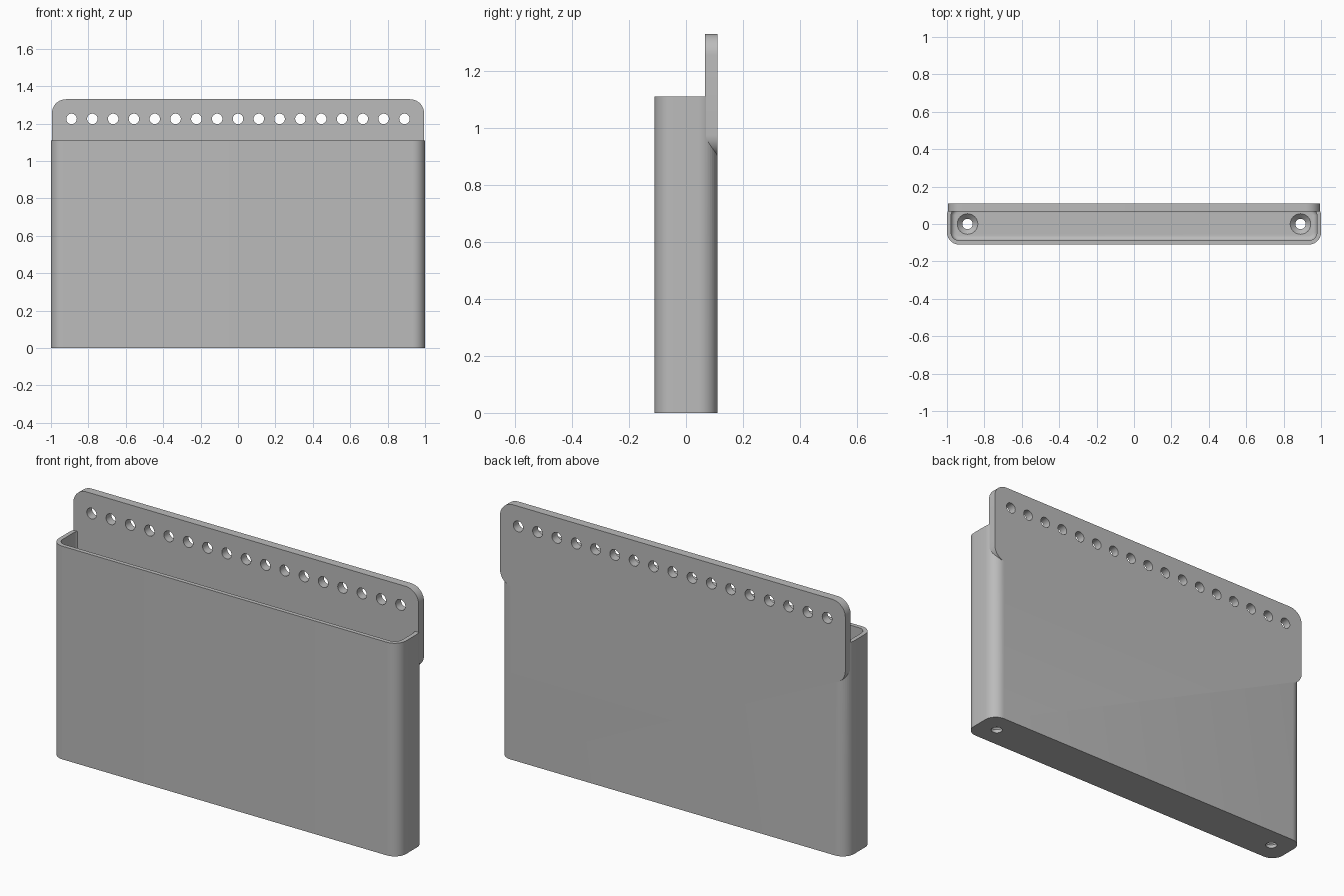
import bpy, bmesh, math
from mathutils import Matrix, Vector

cube = bpy.data.objects.get("Cube")
if cube:
    bpy.data.objects.remove(cube, do_unlink=True)

grey = bpy.data.materials.new("plain grey")
grey.use_nodes = True
colour = (0.5, 0.5, 0.5, 1)
grey.diffuse_color = colour
grey.node_tree.nodes["Principled BSDF"].inputs["Base Color"].default_value = colour

HALF_X, HALF_Y, HEIGHT = 1.0, 0.11, 1.11      # pocket
WALL, FLOOR, CORNER = 0.022, 0.045, 0.065
PLATE_X, PLATE_Y = 0.995, 0.066               # plate half width, front face
PLATE_LOW, PLATE_TOP, PLATE_CORNER = 0.9, 1.33, 0.075
HOLE, HOLE_X, HOLE_Z, HOLES = 0.028, 0.89, 1.225, 17


def finish(name, bm):
    bmesh.ops.recalc_face_normals(bm, faces=bm.faces)
    mesh = bpy.data.meshes.new(name)
    bm.to_mesh(mesh)
    bm.free()
    mesh.materials.append(grey)
    obj = bpy.data.objects.new(name, mesh)
    bpy.context.collection.objects.link(obj)
    return obj


def prism(name, half_u, half_v, radius, low, high, upright=True, mid=0, fillet=0):
    """Rounded rectangle extruded along z (upright) or along y."""
    bm = bmesh.new()
    verts = []
    steps = 10
    for corner, (su, sv) in enumerate([(1, 1), (-1, 1), (-1, -1), (1, -1)]):
        for i in range(steps + 1):
            a = (corner + i / steps) * math.pi / 2
            u = su * (half_u - radius) + radius * math.cos(a)
            v = sv * (half_v - radius) + radius * math.sin(a) + mid
            verts.append(bm.verts.new((u, v, low) if upright else (u, low, v)))
    base = bm.faces.new(verts)
    rim = list(base.edges)
    side = bmesh.ops.extrude_face_region(bm, geom=[base], use_keep_orig=True)
    moved = [g for g in side["geom"] if isinstance(g, bmesh.types.BMVert)]
    step = high - low
    bmesh.ops.translate(bm, verts=moved, vec=Vector((0, 0, step) if upright else (0, step, 0)))
    if fillet:
        bmesh.ops.bevel(bm, geom=rim, offset=fillet, segments=5, profile=0.5, affect='EDGES')
    return finish(name, bm)


def drills(name, places, r_low, r_high, depth, rotation=Matrix()):
    """Several round cutters in one mesh."""
    bm = bmesh.new()
    for p in places:
        bmesh.ops.create_cone(bm, cap_ends=True, segments=32, radius1=r_low, radius2=r_high,
                              depth=depth, matrix=Matrix.Translation(p) @ rotation)
    return finish(name, bm)


def cut(obj, cutter):
    cutter.hide_render = True
    mod = obj.modifiers.new("cut", 'BOOLEAN')
    mod.operation, mod.solver, mod.object = 'DIFFERENCE', 'EXACT', cutter
    bpy.context.view_layer.objects.active = obj
    bpy.ops.object.modifier_apply(modifier=mod.name)
    bpy.data.objects.remove(cutter, do_unlink=True)


plate_half = (PLATE_TOP - PLATE_LOW) / 2
plate_mid = (PLATE_TOP + PLATE_LOW) / 2

# Open-topped pocket, with a seat cut out for the plate
pocket = prism("pocket", HALF_X, HALF_Y, CORNER, 0, HEIGHT)
cut(pocket, prism("cavity_cutter", HALF_X - WALL, HALF_Y - WALL, CORNER - WALL,
                  FLOOR, HEIGHT + 0.2, fillet=0.025))
cut(pocket, prism("seat_cutter", PLATE_X, plate_half, PLATE_CORNER,
                  PLATE_Y, 0.3, upright=False, mid=plate_mid))

# Countersunk floor holes
sink = FLOOR - HOLE
cut(pocket, drills("floor_drill", [(s * HOLE_X, 0, 0) for s in (-1, 1)], HOLE, HOLE, 0.2))
cut(pocket, drills("countersink", [(s * HOLE_X, 0, FLOOR) for s in (-1, 1)],
                   HOLE, HOLE + 2 * sink + 0.02, 2 * sink + 0.02))

# Hanging plate with a row of holes
plate = prism("hanging_plate", PLATE_X, plate_half, PLATE_CORNER,
              PLATE_Y, HALF_Y, upright=False, mid=plate_mid)
row = [(HOLE_X * (2 * i / (HOLES - 1) - 1), HALF_Y, HOLE_Z) for i in range(HOLES)]
cut(plate, drills("plate_drill", row, HOLE, HOLE, 0.4, Matrix.Rotation(math.pi / 2, 4, 'X')))

# Smooth the rounded corners and keep the edges sharp
bpy.ops.object.select_all(action='DESELECT')
for obj in (pocket, plate):
    obj.select_set(True)
bpy.context.view_layer.objects.active = pocket
bpy.ops.object.shade_smooth_by_angle(angle=math.radians(30))
